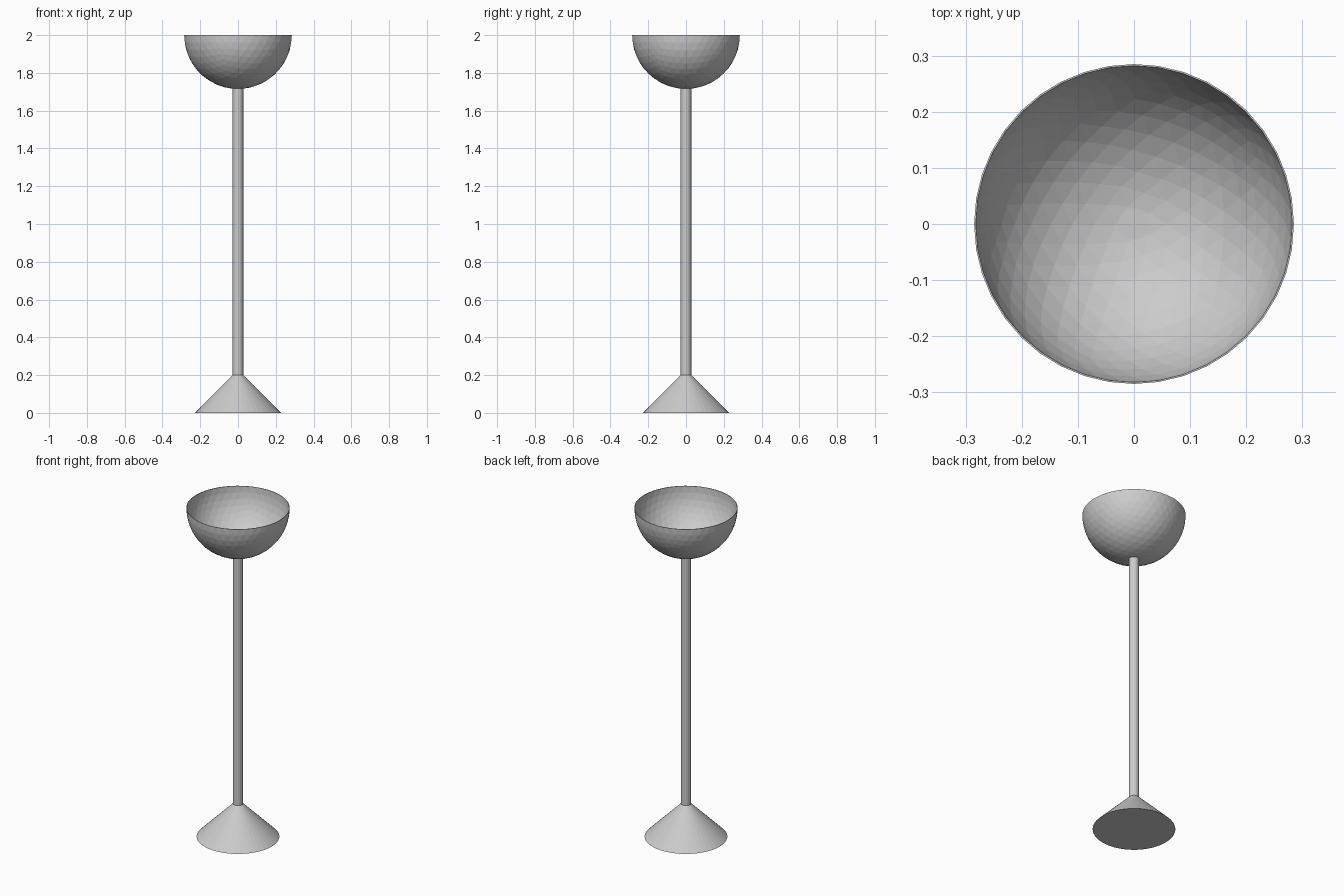
import bpy, bmesh
from mathutils import Vector

if "Cube" in bpy.data.objects:
    bpy.data.objects.remove(bpy.data.objects["Cube"])

BOWL_R, TOP = 0.285, 2.0
STEM_R, STEM_TOP = 0.028, 1.722
FOOT_R, FOOT_H = 0.228, 0.2


def make_object(name, bm):
    bmesh.ops.recalc_face_normals(bm, faces=bm.faces)
    mesh = bpy.data.meshes.new(name)
    bm.to_mesh(mesh)
    bm.free()
    obj = bpy.data.objects.new(name, mesh)
    bpy.context.collection.objects.link(obj)
    return obj


def tapered(name, r_low, r_high, z_low, z_high, sides=48):
    bm = bmesh.new()
    bmesh.ops.create_cone(bm, cap_ends=True, segments=sides,
                          radius1=r_low, radius2=r_high, depth=z_high - z_low)
    bmesh.ops.translate(bm, verts=bm.verts, vec=(0, 0, (z_low + z_high) / 2))
    return make_object(name, bm)


# conical foot and slender stem
tapered("foot", FOOT_R, STEM_R, 0, FOOT_H)
tapered("stem", STEM_R, STEM_R, FOOT_H, STEM_TOP)

# faceted open bowl: lower half of a sphere with a thin wall
bm = bmesh.new()
bmesh.ops.create_icosphere(bm, subdivisions=4, radius=BOWL_R)
bmesh.ops.bisect_plane(bm, geom=bm.verts[:] + bm.edges[:] + bm.faces[:], dist=1e-5,
                       plane_co=(0, 0, 0), plane_no=(0, 0, 1), clear_outer=True)
for v in bm.verts:
    v.co = v.co.normalized() * BOWL_R + Vector((0, 0, TOP))
bowl = make_object("bowl", bm)
wall = bowl.modifiers.new("wall", 'SOLIDIFY')
wall.thickness = 0.003
wall.offset = -1
# make sure the outside of the shell faces outward
if any(p.normal.dot(p.center - Vector((0, 0, TOP))) < 0 for p in bowl.data.polygons):
    bowl.data.flip_normals()
